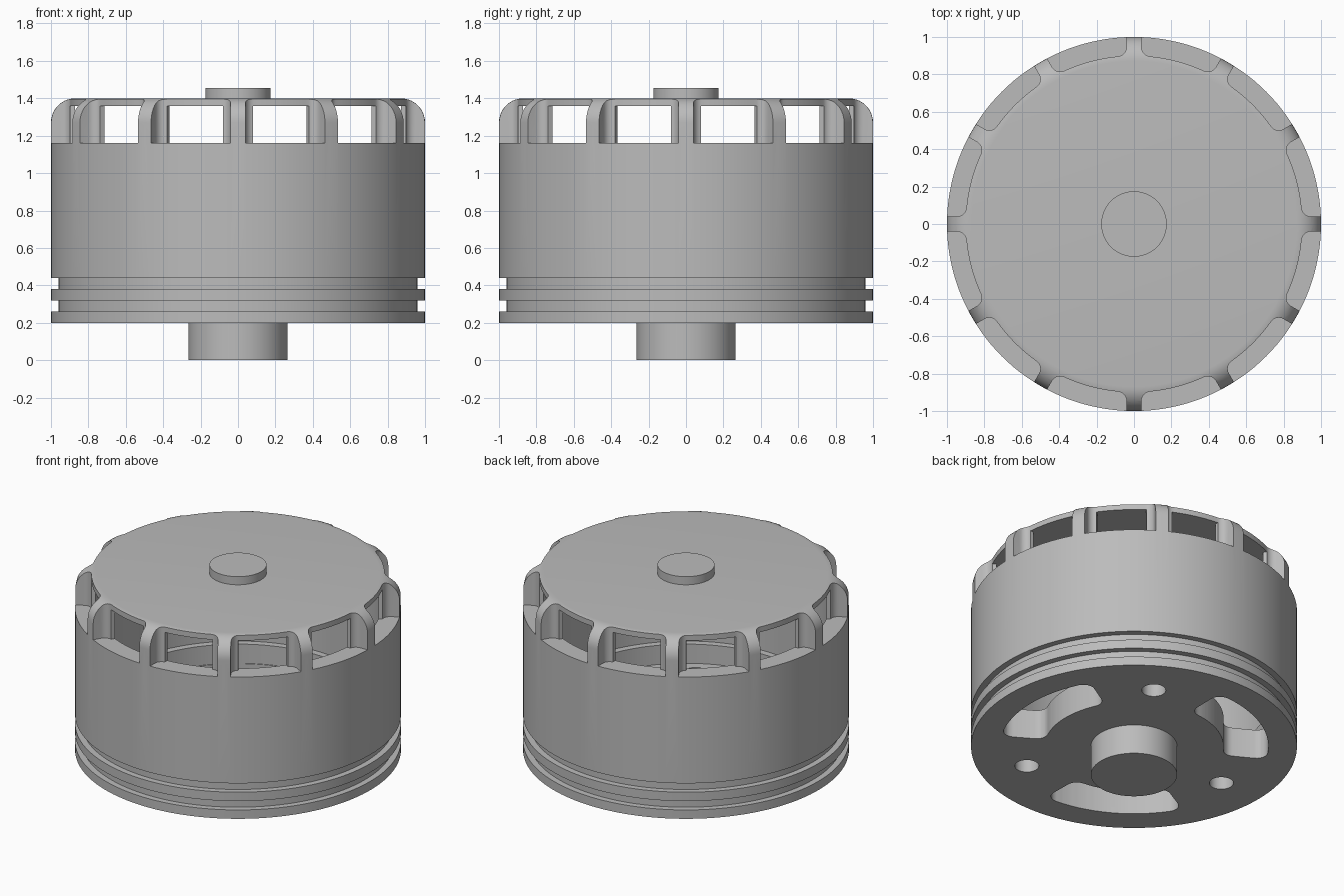
import bpy, bmesh
from math import radians, sin, cos, asin, sqrt, pi

default_cube = bpy.data.objects.get("Cube")
if default_cube:
    bpy.data.objects.remove(default_cube, do_unlink=True)

grey = bpy.data.materials.new("machined_grey")
grey.use_nodes = True
colour = (0.5, 0.5, 0.5, 1)
grey.diffuse_color = colour
grey.node_tree.nodes["Principled BSDF"].inputs["Base Color"].default_value = colour


def finish(name, bm):
    bmesh.ops.recalc_face_normals(bm, faces=bm.faces)
    mesh = bpy.data.meshes.new(name)
    bm.to_mesh(mesh)
    bm.free()
    mesh.materials.append(grey)
    obj = bpy.data.objects.new(name, mesh)
    bpy.context.collection.objects.link(obj)
    return obj


def lathe(name, profile, steps=144):
    """Spin a closed (radius, height) loop, or one that ends on the axis."""
    bm = bmesh.new()
    rings = []
    for r, z in profile:
        if r == 0:
            rings.append([bm.verts.new((0, 0, z))] * steps)
        else:
            rings.append([bm.verts.new((r * cos(2 * pi * i / steps), r * sin(2 * pi * i / steps), z))
                          for i in range(steps)])
    for a, b in zip(rings, rings[1:]):
        for i in range(steps):
            j = (i + 1) % steps
            quad = list(dict.fromkeys((a[i], a[j], b[j], b[i])))
            bm.faces.new(quad)
    return finish(name, bm)


def sector(span, gap, r_in, r_out, f_in=0, f_out=0, n=6):
    """Outline of a ring sector, its ends set back by gap, with rounded corners."""
    half = []
    if f_out:
        c = asin((gap + f_out) / (r_out - f_out))
        cx = sqrt((r_out - f_out) ** 2 - (gap + f_out) ** 2)
        for i in range(n + 1):
            t = c + (-pi / 2 - c) * i / n
            half.append((cx + f_out * cos(t), gap + f_out + f_out * sin(t)))
    else:
        half.append((sqrt(r_out ** 2 - gap ** 2), gap))
    if f_in:
        c = asin((gap + f_in) / (r_in + f_in))
        cx = sqrt((r_in + f_in) ** 2 - (gap + f_in) ** 2)
        for i in range(n + 1):
            t = 1.5 * pi + (c - pi / 2) * i / n
            half.append((cx + f_in * cos(t), gap + f_in + f_in * sin(t)))
    else:
        c = asin(gap / r_in)
        half.append((r_in * cos(c), gap))
    # mirrored end, joined by the inner and outer arcs
    ca, sa = cos(span), sin(span)
    other = [(x * ca + y * sa, x * sa - y * ca) for x, y in reversed(half)]

    def arc(r, start, end, m=14):
        return [(r * cos(start + (end - start) * i / m), r * sin(start + (end - start) * i / m))
                for i in range(1, m)]
    a_out = asin((gap + f_out) / (r_out - f_out))
    return half + arc(r_in, c, span - c) + other + arc(r_out, span - a_out, a_out)


def cutter(name, outline, z0, z1, angles):
    """Upright prisms of one outline, repeated around the axis."""
    bm = bmesh.new()
    for a in angles:
        a = radians(a)
        low, high = [[bm.verts.new((x * cos(a) - y * sin(a), x * sin(a) + y * cos(a), z))
                      for x, y in outline] for z in (z0, z1)]
        bm.faces.new(low)
        bm.faces.new(high)
        for i in range(len(low)):
            j = (i + 1) % len(low)
            bm.faces.new((low[i], low[j], high[j], high[i]))
    obj = finish(name, bm)
    obj.hide_render = True
    return obj


def cut(target, tool):
    bpy.context.view_layer.objects.active = target
    mod = target.modifiers.new("cut", "BOOLEAN")
    mod.operation, mod.solver, mod.object = "DIFFERENCE", "EXACT", tool
    bpy.ops.object.modifier_apply(modifier=mod.name)
    bpy.data.objects.remove(tool, do_unlink=True)


# Hollow bell: grooved outside, rounded shoulder, stepped cavity
shoulder = [(0.87 + 0.13 * cos(t * pi / 20), 1.27 + 0.13 * sin(t * pi / 20)) for t in range(11)]
outside = [(0, 0.2), (1, 0.2), (1, 0.26), (0.96, 0.26), (0.96, 0.32), (1, 0.32),
           (1, 0.38), (0.96, 0.38), (0.96, 0.44), (1, 0.44)]
cavity = [(0, 1.4), ]
inside = [(0, 1.36), (0.875, 1.36), (0.875, 0.53), (0.83, 0.53), (0.83, 0.4), (0, 0.4)]
bell = lathe("motor_bell", outside + shoulder + cavity)
hollow = lathe("hollow_cutter", inside)
cut(bell, hollow)

# Twelve open pockets between the ribs, with windows into the cavity
around = range(0, 360, 30)
step = radians(30)
cut(bell, cutter("pocket_cutter", sector(step, 0.04, 0.9, 1.1, f_in=0.05), 1.16, 1.5, around))
cut(bell, cutter("window_cutter", sector(step, 0.08, 0.8, 0.96), 1.16, 1.36, around))

# Three curved vents and three round holes through the base
thirds = (0, 120, 240)
vent = sector(radians(62), 0, 0.55, 0.825, 0.07, 0.07)
cut(bell, cutter("vent_cutter", vent, 0.1, 0.45, [a - 31 for a in thirds]))
hole = [(0.7 + 0.074 * cos(i * pi / 16), 0.074 * sin(i * pi / 16)) for i in range(32)]
cut(bell, cutter("hole_cutter", hole, 0.1, 0.45, [a + 60 for a in thirds]))

# Shaft boss below and cap above
boss = lathe("bottom_boss", [(0, 0), (0.265, 0), (0.265, 0.21), (0, 0.21)], 64)
cap = lathe("top_cap", [(0, 1.39), (0.175, 1.39), (0.175, 1.455), (0, 1.455)], 64)

bpy.ops.object.select_all(action="DESELECT")
for obj in (bell, boss, cap):
    obj.select_set(True)
bpy.context.view_layer.objects.active = bell
bpy.ops.object.shade_smooth_by_angle(angle=radians(30))
